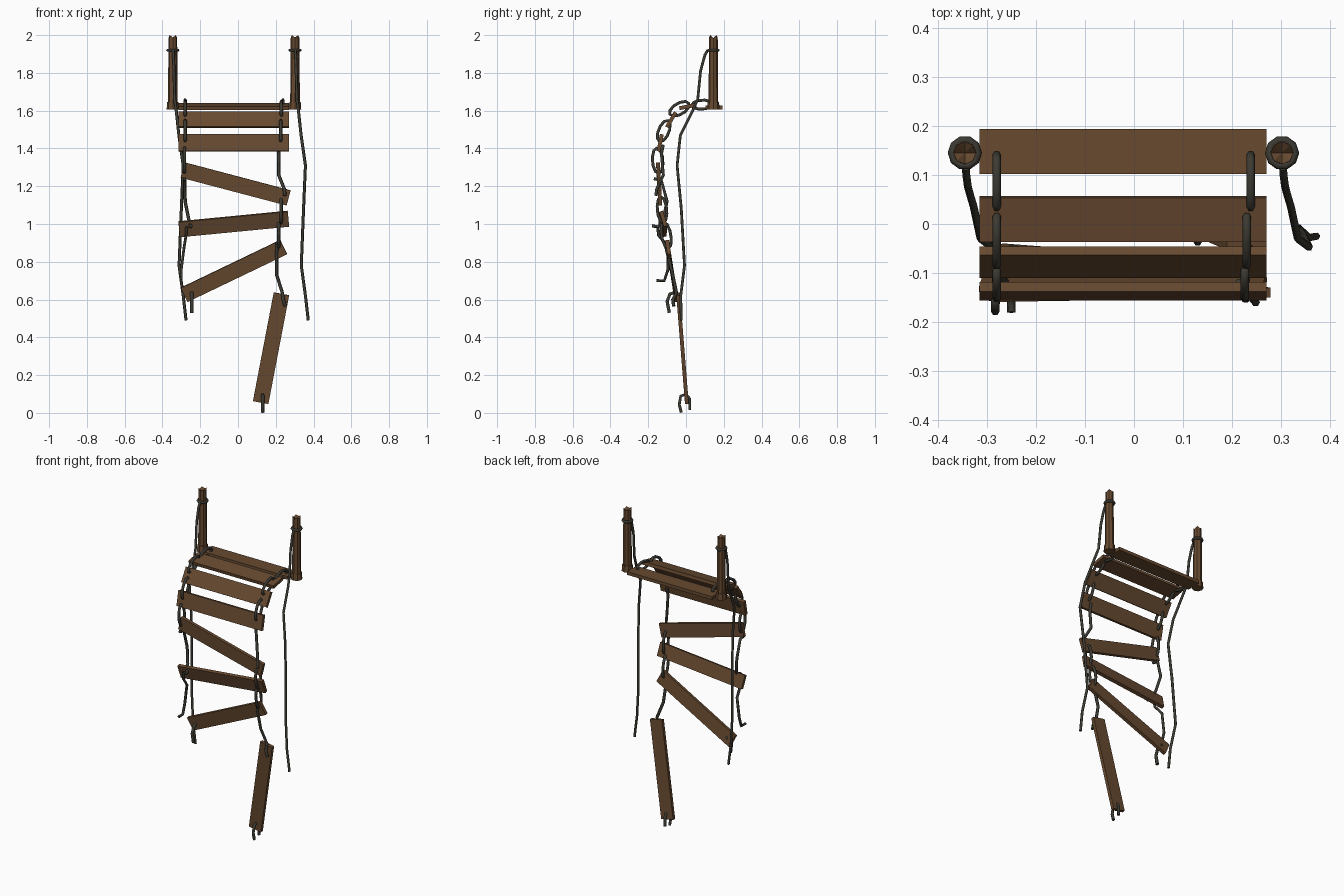
import bpy, bmesh, math
from mathutils import Vector, Matrix

if "Cube" in bpy.data.objects:
    bpy.data.objects.remove(bpy.data.objects["Cube"])


def mat(name, col):
    m = bpy.data.materials.new(name)
    m.diffuse_color = (*col, 1)
    m.use_nodes = True
    m.node_tree.nodes["Principled BSDF"].inputs["Base Color"].default_value = m.diffuse_color
    return m


WOOD = mat("weathered wood", (0.135, 0.068, 0.03))
ROPE = mat("dark rope", (0.045, 0.042, 0.032))


def from_bmesh(name, bm, material):
    bmesh.ops.recalc_face_normals(bm, faces=bm.faces)
    me = bpy.data.meshes.new(name)
    bm.to_mesh(me)
    bm.free()
    me.materials.append(material)
    ob = bpy.data.objects.new(name, me)
    bpy.context.collection.objects.link(ob)
    return ob


def plank(name, left, right, up, width=0.09, thick=0.02):
    """Board from end to end; 'up' is the direction of its width."""
    a, b = Vector(left), Vector(right)
    u = (b - a).normalized()
    v = Vector(up)
    v = (v - u * v.dot(u)).normalized()
    rot = Matrix((u, v, u.cross(v))).transposed().to_4x4()
    size = Matrix.Diagonal(((b - a).length, width, thick, 1))
    bm = bmesh.new()
    bmesh.ops.create_cube(bm, size=1, matrix=Matrix.Translation((a + b) / 2) @ rot @ size)
    return from_bmesh(name, bm, WOOD)


def rope(name, pts, r=0.009, closed=False):
    cu = bpy.data.curves.new(name, 'CURVE')
    cu.dimensions = '3D'
    cu.bevel_depth = r
    cu.bevel_resolution = 1
    cu.use_fill_caps = True
    sp = cu.splines.new('POLY')
    sp.points.add(len(pts) - 1)
    for p, c in zip(sp.points, pts):
        p.co = (*c, 1)
    sp.use_cyclic_u = closed
    cu.materials.append(ROPE)
    ob = bpy.data.objects.new(name, cu)
    bpy.context.collection.objects.link(ob)
    bpy.ops.object.select_all(action='DESELECT')
    ob.select_set(True)
    bpy.context.view_layer.objects.active = ob
    bpy.ops.object.convert(target='MESH')
    return ob


def link(name, x, y, z, half, high, tilt):
    """Oval rope loop standing in the y-z plane."""
    t = math.radians(tilt)
    pts = []
    for i in range(10):
        a = math.tau * i / 10
        p, q = half * math.cos(a), high * math.sin(a)
        pts.append((x, y + p * math.cos(t) - q * math.sin(t), z + p * math.sin(t) + q * math.cos(t)))
    rope(name, pts, 0.009, True)


# Posts: octagonal shaft with a splintered top, a foot collar, a rope ring, a trailing hand rope
PY = 0.145
for side, px in (("left", -0.345), ("right", 0.302)):
    bm = bmesh.new()
    bmesh.ops.create_cone(bm, cap_ends=True, segments=8, radius1=0.026, radius2=0.023, depth=0.385,
                          matrix=Matrix.Translation((px, PY, 1.8075)))
    top = max((f for f in bm.faces), key=lambda f: f.calc_center_median().z)
    rim = list(top.verts)
    mid = bmesh.ops.poke(bm, faces=[top])["verts"][0]
    mid.co.z = 1.975
    for i, v in enumerate(rim):
        v.co.z -= (0, 0.012, 0.004, 0.015)[i % 4]
    from_bmesh(side + "_post", bm, WOOD)
    bm = bmesh.new()
    bmesh.ops.create_cone(bm, cap_ends=True, segments=8, radius1=0.033, radius2=0.03, depth=0.04,
                          matrix=Matrix.Translation((px, PY, 1.627)))
    from_bmesh(side + "_post_foot", bm, WOOD)
    rope(side + "_post_ring", [(px + 0.027 * math.cos(math.tau * i / 10), PY + 0.027 * math.sin(math.tau * i / 10), 1.92)
                               for i in range(10)], 0.008, True)
    path = [(0.002, 0.115, 1.92), (0.003, 0.10, 1.895), (0.006, 0.077, 1.81), (0.01, 0.062, 1.66),
            (0.018, 0.035, 1.60), (0.032, -0.03, 1.47), (0.055, -0.047, 1.31), (0.045, -0.025, 1.08),
            (0.033, -0.008, 0.78), (0.055, -0.028, 0.62), (0.07, -0.025, 0.49)]
    rope(side + "_hand_rope", [(px + x, y, z) for x, y, z in path], 0.008)

# Planks, from the deck down to the hanging last board
boards = [
    ((-0.315, 0.148, 1.617), (0.27, 0.148, 1.617), (0, 1, 0)),
    ((-0.315, 0.01, 1.622), (0.27, 0.01, 1.622), (0, 1, 0.2)),
    ((-0.315, -0.078, 1.552), (0.27, -0.078, 1.552), (0, 0.5, 0.85)),
    ((-0.315, -0.137, 1.43), (0.27, -0.137, 1.43), (0, 0.2, 1)),
    ((-0.293, -0.147, 1.286), (0.268, -0.138, 1.138), (0, -0.05, 1)),
    ((-0.312, -0.125, 0.972), (0.267, -0.12, 1.028), (0, -0.3, 1)),
    ((-0.285, -0.055, 0.625), (0.242, -0.095, 0.878), (0, -0.15, 1)),
    ((0.12, 0.004, 0.055), (0.23, -0.042, 0.63), (1, 0, 0)),
]
for i, (a, b, up) in enumerate(boards):
    plank("plank_%d" % (i + 1), a, b, up, 0.092 if i < 4 else 0.083)

# Rope loops tying the upper planks together
for side, x in (("left", -0.28), ("right", 0.238)):
    link(side + "_loop_1", x, 0.085, 1.632, 0.055, 0.024, 4)
    link(side + "_loop_2", x - (0.008 if x > 0 else 0), -0.035, 1.61, 0.058, 0.03, 30)
    link(side + "_loop_3", x - (0.012 if x > 0 else 0), -0.118, 1.492, 0.06, 0.028, 68)
link("left_loop_4", -0.283, -0.15, 1.335, 0.068, 0.028, 94)

# Sagging ropes between the lower planks
rope("right_tie_4", [(0.215, -0.12, 1.42), (0.215, -0.13, 1.37), (0.215, -0.12, 1.26),
                     (0.245, -0.155, 1.185), (0.248, -0.16, 1.15)])
link("right_loop_5", 0.228, -0.127, 1.075, 0.07, 0.025, 95)
link("right_loop_6", 0.215, -0.105, 0.94, 0.07, 0.025, 100)
rope("right_tie_7", [(0.208, -0.11, 0.9), (0.205, -0.1, 0.85), (0.205, -0.07, 0.73),
                     (0.235, -0.05, 0.635), (0.24, -0.07, 0.60), (0.25, -0.065, 0.565)])
rope("left_tie_5", [(-0.283, -0.17, 1.24), (-0.282, -0.13, 1.23), (-0.28, -0.1, 1.12),
                    (-0.262, -0.12, 1.03), (-0.25, -0.145, 0.985), (-0.25, -0.18, 0.99)])

# Broken ends
rope("left_broken_rope", [(-0.272, -0.15, 0.985), (-0.275, -0.145, 0.94), (-0.285, -0.095, 0.88),
                          (-0.30, -0.095, 0.76), (-0.30, -0.115, 0.70), (-0.30, -0.155, 0.70)], 0.008)
rope("left_stub", [(-0.245, -0.045, 0.64), (-0.245, -0.085, 0.63), (-0.245, -0.10, 0.59),
                   (-0.245, -0.088, 0.53)], 0.01)
rope("bottom_stub", [(0.13, -0.025, 0.008), (0.13, -0.036, 0.05), (0.13, -0.028, 0.095), (0.13, 0.0, 0.105),
                     (0.13, 0.02, 0.08), (0.13, 0.02, 0.02)], 0.009)
bottom = min((o.matrix_world @ v.co).z for o in bpy.data.objects for v in o.data.vertices)
for v in bpy.data.objects["bottom_stub"].data.vertices:
    v.co.z -= bottom
